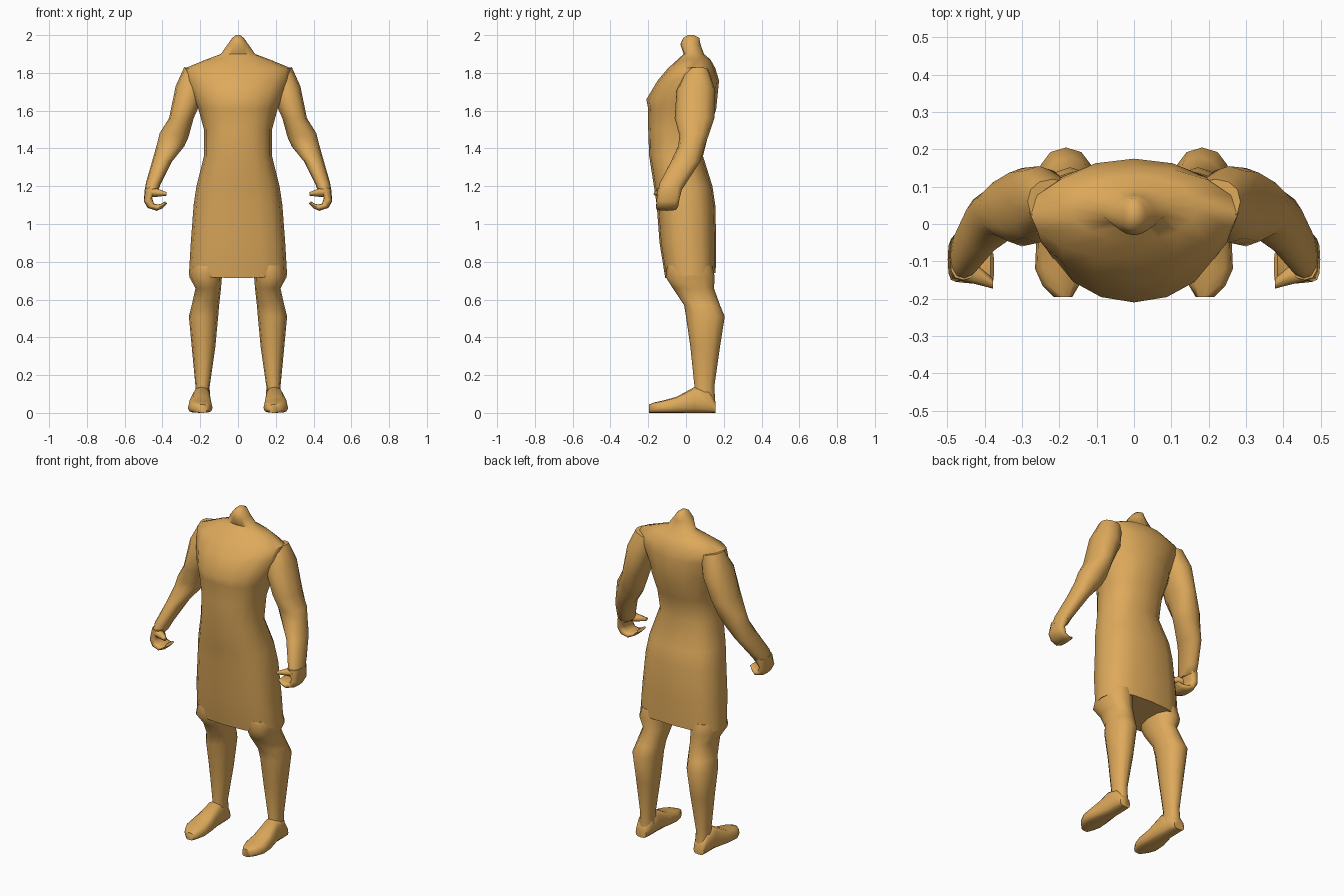
import bpy, bmesh, math
from mathutils import Vector

if "Cube" in bpy.data.objects:
    bpy.data.objects.remove(bpy.data.objects["Cube"])

tan = bpy.data.materials.new("warm_tan")
tan.diffuse_color = (0.73, 0.40, 0.105, 1)
tan.use_nodes = True
tan.node_tree.nodes["Principled BSDF"].inputs["Base Color"].default_value = tan.diffuse_color


def ring(left, right, front, back, power=1.0, sides=12):
    """Closed cross-section spanned by its four extreme points."""
    mid = (Vector(left) + Vector(right)) / 2
    half = Vector(right) - mid
    pts = []
    for i in range(sides):
        t = 2 * math.pi * i / sides
        c, s = math.cos(t), math.sin(t)
        c = math.copysign(abs(c) ** power, c) if abs(c) > 1e-6 else 0
        s = math.copysign(abs(s) ** power, s) if abs(s) > 1e-6 else 0
        depth = Vector(back if s > 0 else front) - mid
        pts.append(mid + half * c + depth * abs(s))
    return pts


def loft(name, rings, mirror=False, angle=60):
    """Skin a list of rings, cap the ends and optionally mirror across x."""
    bm = bmesh.new()
    loops = [[bm.verts.new(p) for p in r] for r in rings]
    n = len(loops[0])
    for a, b in zip(loops, loops[1:]):
        for i in range(n):
            j = (i + 1) % n
            bm.faces.new((a[i], a[j], b[j], b[i]))
    bm.faces.new(loops[0])
    bm.faces.new(loops[-1])
    bmesh.ops.recalc_face_normals(bm, faces=bm.faces)
    me = bpy.data.meshes.new(name)
    bm.to_mesh(me)
    bm.free()
    me.materials.append(tan)
    me.shade_smooth()
    me.set_sharp_from_angle(angle=math.radians(angle))
    ob = bpy.data.objects.new(name, me)
    bpy.context.collection.objects.link(ob)
    if mirror:
        ob.modifiers.new("mirror", 'MIRROR').use_mirror_merge = False
    return ob


def level(z, x0, x1, y0, y1, power=1.0, tilt=0.0, sides=12):
    """Horizontal ring; tilt raises the back edge."""
    y = (y0 + y1) / 2
    return ring((x0, y, z + tilt / 2), (x1, y, z + tilt / 2),
                (((x0 + x1) / 2), y0, z), ((x0 + x1) / 2, y1, z + tilt), power, sides)


# Torso, dress and neck stump: height, half width, front, back, squareness, tilt
body = [
    (0.715, .26, -.11, .157, .75, .025), (0.90, .25, -.14, .16, .75, 0),
    (1.10, .235, -.155, .155, .8, 0), (1.20, .22, -.17, .14, .8, 0),
    (1.36, .18, -.195, .09, .85, 0), (1.50, .18, -.20, .125, .85, 0),
    (1.61, .21, -.20, .16, .9, 0), (1.66, .23, -.21, .165, 1, 0),
    (1.76, .27, -.15, .175, 1, 0), (1.825, .28, -.095, .155, 1, 0),
    (1.87, .17, -.045, .13, 1, 0), (1.90, .09, -.012, .095, 1, 0),
    (1.95, .056, -.03, .077, 1, 0), (1.985, .03, -.015, .07, 1, 0),
    (2.00, .012, .01, .04, 1, 0),
]
loft("dressed_torso", [level(z, -w, w, f, b, p, t, 16) for z, w, f, b, p, t in body])

# Arms: inner x, z, outer x, z, front, back
arm = [
    (.15, 1.80, .285, 1.83, .0, .12), (.18, 1.68, .33, 1.73, -.05, .155),
    (.235, 1.56, .365, 1.56, -.06, .15), (.262, 1.46, .415, 1.48, -.035, .12),
    (.285, 1.41, .43, 1.42, -.04, .10), (.35, 1.33, .455, 1.33, -.08, .075),
    (.41, 1.21, .487, 1.22, -.14, .0), (.425, 1.17, .495, 1.17, -.15, -.03),
]
loft("arm", [ring((a, (f + b) / 2, za), (c, (f + b) / 2, zc),
                  ((a + c) / 2, f, (za + zc) / 2), ((a + c) / 2, b, (za + zc) / 2), .9)
             for a, za, c, zc, f, b in arm], mirror=True)

# Curled hand: inner x, z, outer x, z, front, back along the C-shaped curl
hand = [
    (.42, 1.19, .493, 1.19, -.15, -.02), (.455, 1.14, .499, 1.12, -.155, -.035),
    (.445, 1.108, .478, 1.085, -.157, -.04), (.425, 1.103, .43, 1.07, -.16, -.045),
    (.405, 1.108, .40, 1.083, -.16, -.06), (.385, 1.12, .375, 1.108, -.155, -.075),
]
loft("curled_hand", [ring((a, (f + b) / 2, za), (c, (f + b) / 2, zc),
                          ((a + c) / 2, f, (za + zc) / 2), ((a + c) / 2, b, (za + zc) / 2), .7)
                     for a, za, c, zc, f, b in hand], mirror=True)

# Thumb: x, front, back, bottom, top
thumb = [(.47, -.15, -.09, 1.14, 1.20), (.42, -.162, -.11, 1.145, 1.185),
         (.378, -.173, -.145, 1.15, 1.168)]
loft("thumb", [ring((x, f, (lo + hi) / 2), (x, b, (lo + hi) / 2),
                    (x, (f + b) / 2, lo), (x, (f + b) / 2, hi), sides=8)
               for x, f, b, lo, hi in thumb], mirror=True)

# Legs: height, inner x, outer x, front, back
leg = [
    (.78, .08, .245, -.10, .14), (.72, .085, .258, -.108, .152),
    (.66, .09, .225, -.07, .148), (.57, .10, .245, -.01, .18),
    (.51, .105, .26, .0, .205), (.35, .12, .245, .023, .18),
    (.14, .15, .225, .045, .15), (.05, .148, .232, .035, .155),
]
loft("leg", [level(z, a, b, f, k, .9) for z, a, b, f, k in leg], mirror=True)

# Feet: y, inner x, outer x, top height
foot = [(.156, .16, .23, .06), (.12, .148, .238, .12), (.045, .146, .24, .137),
        (-.05, .138, .262, .085), (-.12, .135, .265, .066), (-.165, .147, .245, .056),
        (-.195, .165, .215, .045)]
loft("foot", [ring((a, y, h * .4), (b, y, h * .4), ((a + b) / 2, y, 0),
                   ((a + b) / 2, y, h), .65) for y, a, b, h in foot], mirror=True)
